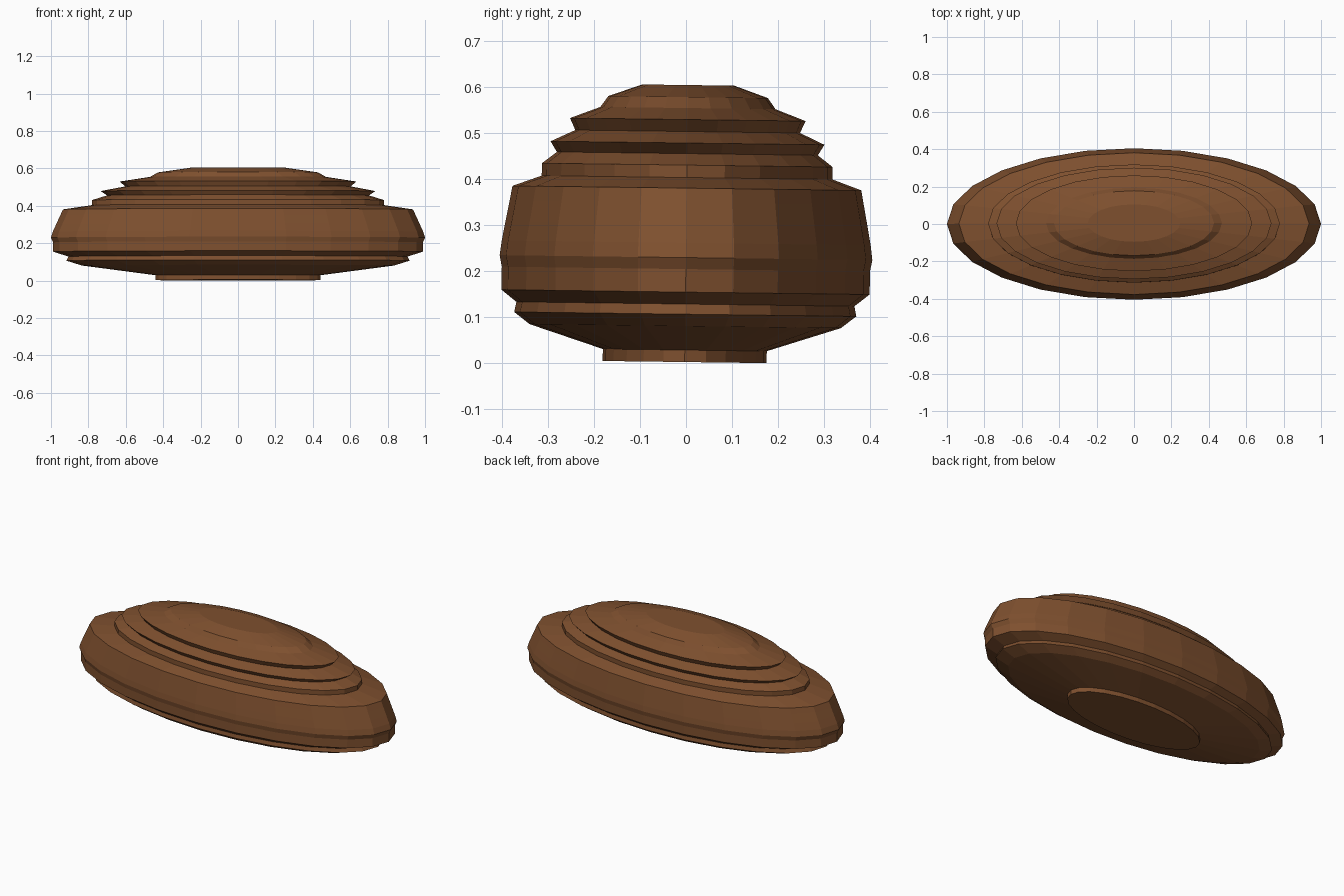
import bpy, bmesh, math
from mathutils import Matrix

if "Cube" in bpy.data.objects:
    bpy.data.objects.remove(bpy.data.objects["Cube"])

SEGMENTS = 24
DEPTH = 0.405            # depth of the oval relative to its width
TILT = math.radians(-0.75)

# Radius and height, from the foot up to the crown
PROFILE = [
    (0.440, 0.003), (0.440, 0.029),                                  # foot
    (0.835, 0.081), (0.918, 0.107), (0.907, 0.129),                  # lower bowl
    (0.988, 0.155), (0.988, 0.205), (1.000, 0.230), (0.990, 0.262),  # belly
    (0.972, 0.302), (0.950, 0.350), (0.936, 0.381),
    (0.780, 0.404), (0.780, 0.431),                                  # lid steps
    (0.700, 0.456), (0.735, 0.479),
    (0.603, 0.504), (0.632, 0.530),
    (0.470, 0.555), (0.428, 0.579), (0.247, 0.605),                  # crown
]


def lathe(name, profile, material):
    bm = bmesh.new()
    rings = []
    for r, z in profile:
        ring = []
        for i in range(SEGMENTS):
            a = 2 * math.pi * i / SEGMENTS
            ring.append(bm.verts.new((r * math.cos(a), DEPTH * r * math.sin(a), z)))
        rings.append(ring)
    for low, high in zip(rings, rings[1:]):
        for i in range(SEGMENTS):
            j = (i + 1) % SEGMENTS
            bm.faces.new((low[i], low[j], high[j], high[i]))
    bm.faces.new(rings[0][::-1])
    bm.faces.new(rings[-1])
    # slight backward lean
    bm.transform(Matrix.Translation((0, -0.003, 0)) @ Matrix.Rotation(TILT, 4, 'X'))
    bmesh.ops.recalc_face_normals(bm, faces=bm.faces)
    mesh = bpy.data.meshes.new(name)
    bm.to_mesh(mesh)
    bm.free()
    mesh.materials.append(material)
    obj = bpy.data.objects.new(name, mesh)
    bpy.context.collection.objects.link(obj)
    return obj


brown = bpy.data.materials.new("brown")
brown.diffuse_color = (0.21, 0.08, 0.028, 1)
brown.use_nodes = True
brown.node_tree.nodes["Principled BSDF"].inputs["Base Color"].default_value = brown.diffuse_color

# Stepped oval body
lathe("stepped_oval_body", PROFILE, brown)
